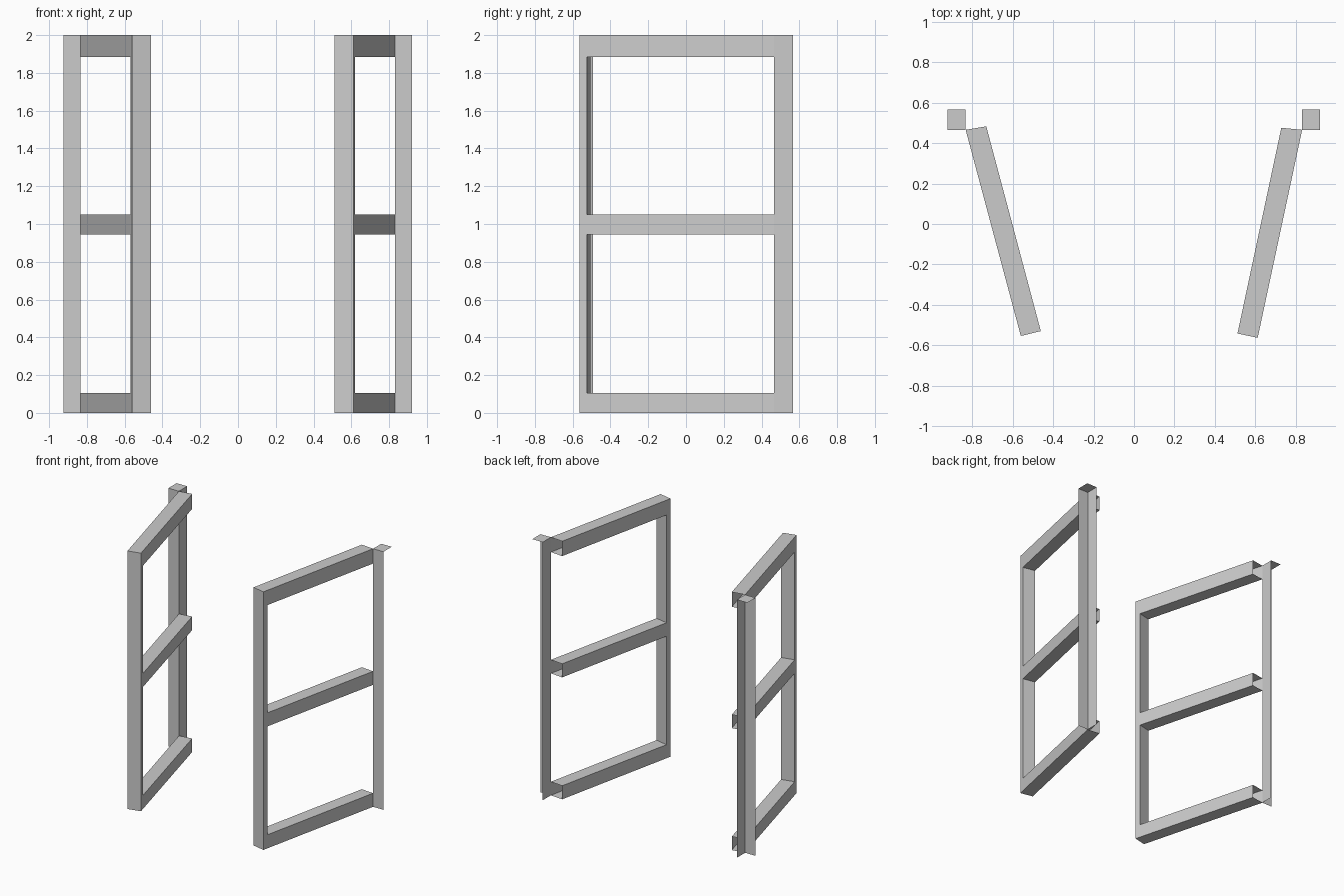
import bpy
import bmesh
from mathutils import Vector

if "Cube" in bpy.data.objects:
    bpy.data.objects.remove(bpy.data.objects["Cube"])

RAILS = [(0.0, 0.105), (0.945, 1.05), (1.885, 2.0)]
STILE = 0.037          # share of the leaf length taken by the free-end upright


def finish(name, bm, recalc=True):
    bmesh.ops.remove_doubles(bm, verts=bm.verts, dist=1e-5)
    if recalc:
        bmesh.ops.recalc_face_normals(bm, faces=bm.faces)
    mesh = bpy.data.meshes.new(name)
    bm.to_mesh(mesh)
    bm.free()
    obj = bpy.data.objects.new(name, mesh)
    bpy.context.collection.objects.link(obj)
    return obj


def quad(bm, *pts):
    bm.faces.new([bm.verts.new(p) for p in pts])


def leaf(name, outer, inner):
    """E-shaped frame: outer / inner = (free end, hinge end) corners in plan."""
    bm = bmesh.new()

    def pt(side, t, z):
        a, b = Vector(side[0]), Vector(side[1])
        p = a.lerp(b, t)
        return (p.x, p.y, z)

    def across(t0, z0, t1, z1):      # face spanning the leaf thickness
        quad(bm, pt(outer, t0, z0), pt(outer, t1, z1),
             pt(inner, t1, z1), pt(inner, t0, z0))

    def both_sides(t0, t1, z0, z1):  # matching faces on outer and inner side
        for s in (outer, inner):
            quad(bm, pt(s, t0, z0), pt(s, t1, z0), pt(s, t1, z1), pt(s, t0, z1))

    levels = [z for r in RAILS for z in r]
    # Free-end upright
    for i, (z0, z1) in enumerate(zip(levels, levels[1:])):
        both_sides(0, STILE, z0, z1)
        across(0, z0, 0, z1)
        if i % 2:
            across(STILE, z0, STILE, z1)
    across(0, 0, STILE, 0)
    across(0, 2, STILE, 2)
    # Rails, left open at the hinge end
    for z0, z1 in RAILS:
        both_sides(STILE, 1, z0, z1)
        across(STILE, z0, 1, z0)
        across(STILE, z1, 1, z1)
    return finish(name, bm)


def hinge_post(name, x_in, x_out, y0=0.466, y1=0.567):
    """Open post: front face, face towards the opening, and top cap."""
    bm = bmesh.new()
    quad(bm, (x_in, y0, 0), (x_out, y0, 0), (x_out, y0, 2), (x_in, y0, 2))
    quad(bm, (x_in, y0, 0), (x_in, y0, 2), (x_in, y1, 2), (x_in, y1, 0))
    quad(bm, (x_in, y0, 2), (x_out, y0, 2), (x_out, y1, 2), (x_in, y1, 2))
    return finish(name, bm)


# Left half
leaf("left_door_frame",
     outer=[(-0.56, -0.554), (-0.833, 0.466)],
     inner=[(-0.461, -0.53), (-0.731, 0.483)])
hinge_post("left_hinge_post", -0.833, -0.923)

# Right half, opened a little less
leaf("right_door_frame",
     outer=[(0.612, -0.563), (0.832, 0.466)],
     inner=[(0.512, -0.542), (0.729, 0.476)])
hinge_post("right_hinge_post", 0.832, 0.921)
